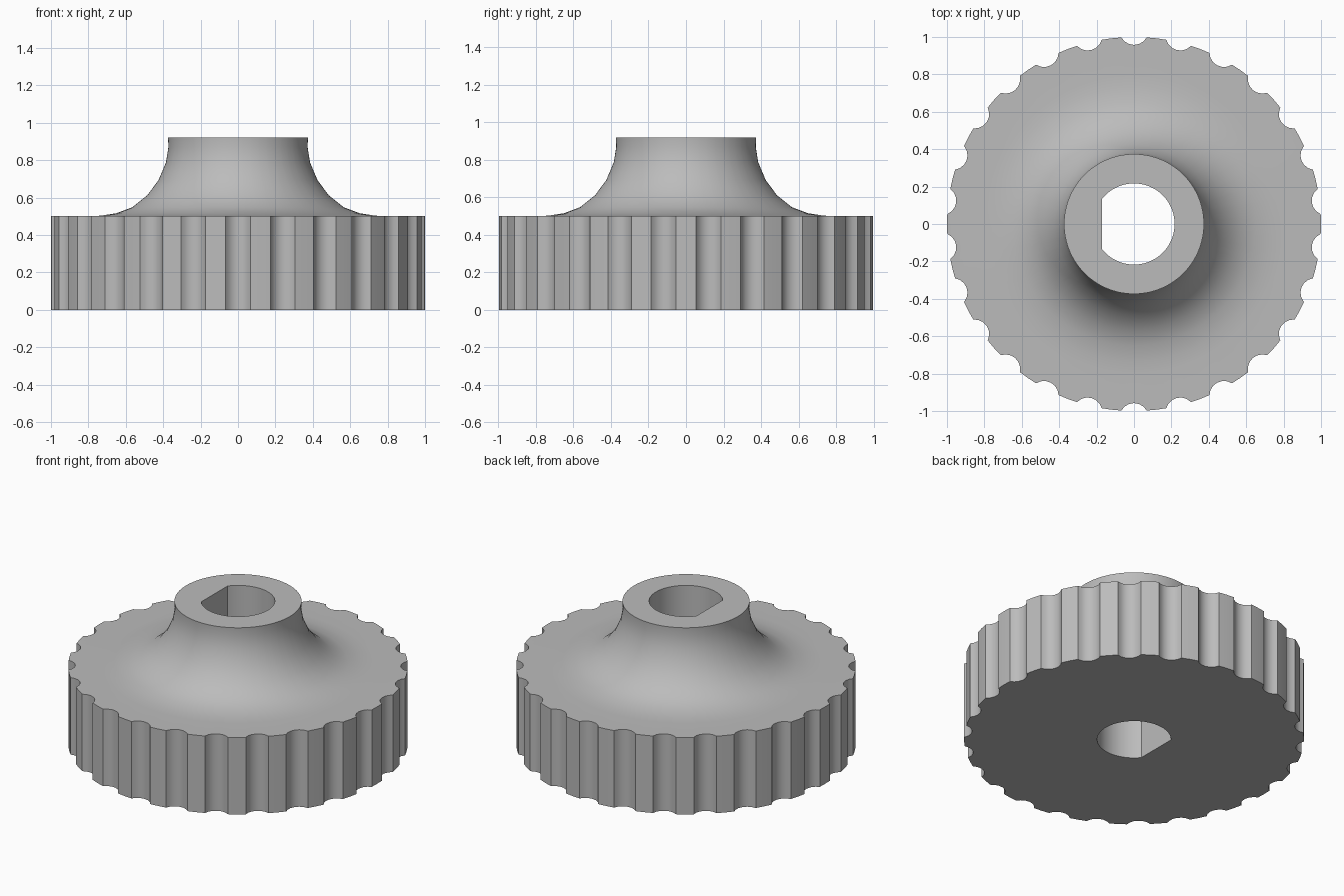
import bpy, bmesh
from math import sin, cos, pi, radians, atan2, acos

cube = bpy.data.objects.get("Cube")
if cube:
    bpy.data.objects.remove(cube, do_unlink=True)

NOTCHES = 26
BASE_H, TOP_H = 0.5, 0.92
BORE_R, FLAT_X = 0.217, 0.17

# Grip outline: round notches with a short land between each pair
outline = []
for n in range(NOTCHES):
    turn = pi / 2 + 2 * pi * n / NOTCHES
    local = []
    for i in range(-3, 4):
        phi = radians(61) * i / 3
        local.append((1.035 - 0.0775 * cos(phi), 0.0775 * sin(phi)))
    land = pi / NOTCHES
    local.append((cos(land), sin(land)))
    for u, v in local:
        outline.append((u * cos(turn) - v * sin(turn), u * sin(turn) + v * cos(turn)))
angles = [atan2(y, x) % (2 * pi) for x, y in outline]

# D-shaped bore: a circle with one flat on the -x side
bore_angles = list(angles)
half = acos(FLAT_X / BORE_R)
for corner in (pi - half, pi + half):
    k = min(range(len(angles)), key=lambda i: abs(angles[i] - corner))
    bore_angles[k] = corner


def bore_point(a):
    r = BORE_R
    if abs(a - pi) <= half + 1e-6:
        r = FLAT_X / -cos(a)
    return r * cos(a), r * sin(a)


bore = [bore_point(a) for a in bore_angles]

# Flared hub profile (radius, height), from the grip's top up to the rim
hub_profile = [(0.80, BASE_H), (0.735, 0.503), (0.65, 0.516), (0.565, 0.548),
               (0.485, 0.612), (0.425, 0.693), (0.385, 0.788), (0.372, 0.87),
               (0.374, TOP_H)]

# Skin the whole knob as a closed stack of rings
bm = bmesh.new()


def ring(points, z):
    return [bm.verts.new((x, y, z)) for x, y in points]


rings = [ring(bore, 0), ring(outline, 0), ring(outline, BASE_H)]
for r, z in hub_profile:
    rings.append(ring([(r * cos(a), r * sin(a)) for a in angles], z))
rings.append(ring(bore, TOP_H))

count = len(outline)
for lower, upper in zip(rings, rings[1:] + rings[:1]):
    for i in range(count):
        j = (i + 1) % count
        bm.faces.new((lower[i], lower[j], upper[j], upper[i]))
bmesh.ops.recalc_face_normals(bm, faces=bm.faces)

mesh = bpy.data.meshes.new("notched_knob")
bm.to_mesh(mesh)
bm.free()
knob = bpy.data.objects.new("notched_knob", mesh)
bpy.context.collection.objects.link(knob)

# Plain grey material
grey = bpy.data.materials.new("plain_grey")
grey.use_nodes = True
colour = (0.5, 0.5, 0.5, 1)
grey.diffuse_color = colour
grey.node_tree.nodes["Principled BSDF"].inputs["Base Color"].default_value = colour
mesh.materials.append(grey)

# Smooth curves, crisp rims and notch edges
bpy.ops.object.select_all(action='DESELECT')
knob.select_set(True)
bpy.context.view_layer.objects.active = knob
bpy.ops.object.shade_smooth_by_angle(angle=radians(32))
